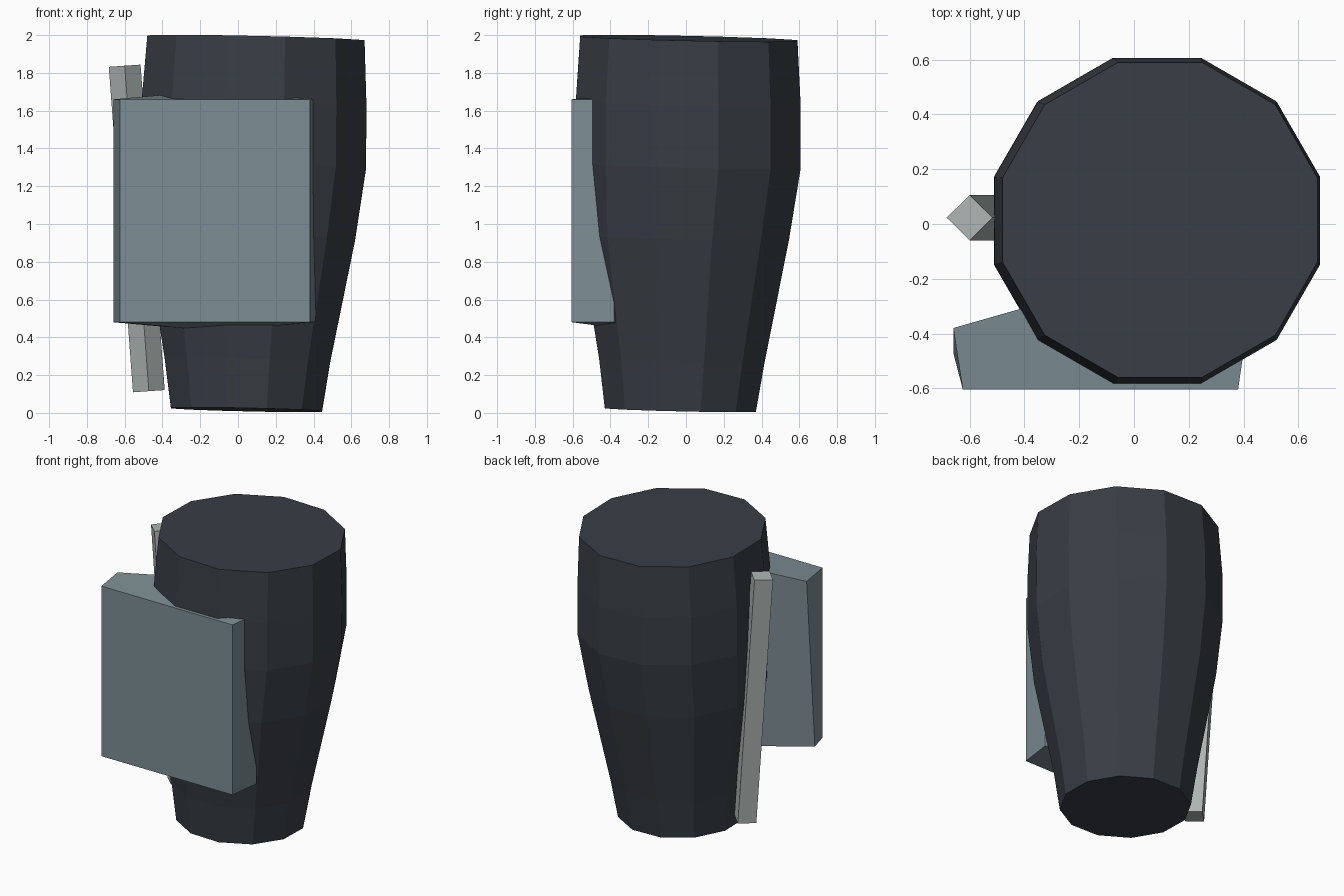
import bpy, bmesh, math

if "Cube" in bpy.data.objects:
    bpy.data.objects.remove(bpy.data.objects["Cube"])


def material(name, rgb):
    m = bpy.data.materials.new(name)
    m.diffuse_color = (*rgb, 1)
    m.use_nodes = True
    m.node_tree.nodes["Principled BSDF"].inputs["Base Color"].default_value = m.diffuse_color
    return m


def loft(name, rings, mat):
    """Skin equal-sized rings of points and cap both ends."""
    bm = bmesh.new()
    loops = [[bm.verts.new(p) for p in ring] for ring in rings]
    n = len(loops[0])
    for a, b in zip(loops, loops[1:]):
        for i in range(n):
            j = (i + 1) % n
            bm.faces.new((a[i], a[j], b[j], b[i]))
    bm.faces.new(loops[0][::-1])
    bm.faces.new(loops[-1])
    bmesh.ops.recalc_face_normals(bm, faces=bm.faces)
    mesh = bpy.data.meshes.new(name)
    bm.to_mesh(mesh)
    bm.free()
    mesh.materials.append(mat)
    obj = bpy.data.objects.new(name, mesh)
    bpy.context.collection.objects.link(obj)
    return obj


dark = material("dark slate", (0.04, 0.048, 0.06))
blue_grey = material("blue grey", (0.205, 0.27, 0.295))
pale = material("pale grey", (0.42, 0.47, 0.455))

# Leaning twelve-sided body: centre x, centre y, height, flat-to-centre radius
SIDES, SLOPE = 12, 0.022
profile = [(0.045, -0.03, 0.017, 0.40), (0.05, -0.022, 0.28, 0.438),
           (0.065, -0.01, 0.93, 0.555), (0.083, 0.012, 1.31, 0.595),
           (0.085, 0.012, 1.64, 0.595), (0.095, 0.015, 1.983, 0.575)]
rings = []
for cx, cy, z, flat in profile:
    r = flat / math.cos(math.pi / SIDES)
    ring = []
    for i in range(SIDES):
        a = (i + 0.5) * 2 * math.pi / SIDES
        x, y = r * math.cos(a), r * math.sin(a)
        ring.append((cx + x, cy + y, z - SLOPE * (x + y)))
    rings.append(ring)
loft("body", rings, dark)

# Front pocket: flat front, flared sides, back tapering into the body
bottom = [(-0.625, -0.605, 0.48), (0.38, -0.605, 0.48), (0.41, -0.38, 0.48),
          (-0.1, -0.22, 0.43), (-0.66, -0.47, 0.48)]
top = [(-0.625, -0.605, 1.66), (0.38, -0.605, 1.66), (0.41, -0.40, 1.66),
       (-0.1, -0.22, 1.71), (-0.66, -0.38, 1.66)]
loft("front_pocket", [bottom, top], blue_grey)

# Leaning diamond-section rod on the left side
diamond = [(-0.084, 0), (0, -0.083), (0.084, 0), (0, 0.083)]
loft("side_rod", [[(cx + x, 0.023 + y, z + 0.07 * x) for x, y in diamond]
                  for cx, z in ((-0.472, 0.115), (-0.6, 1.838))], pale)
